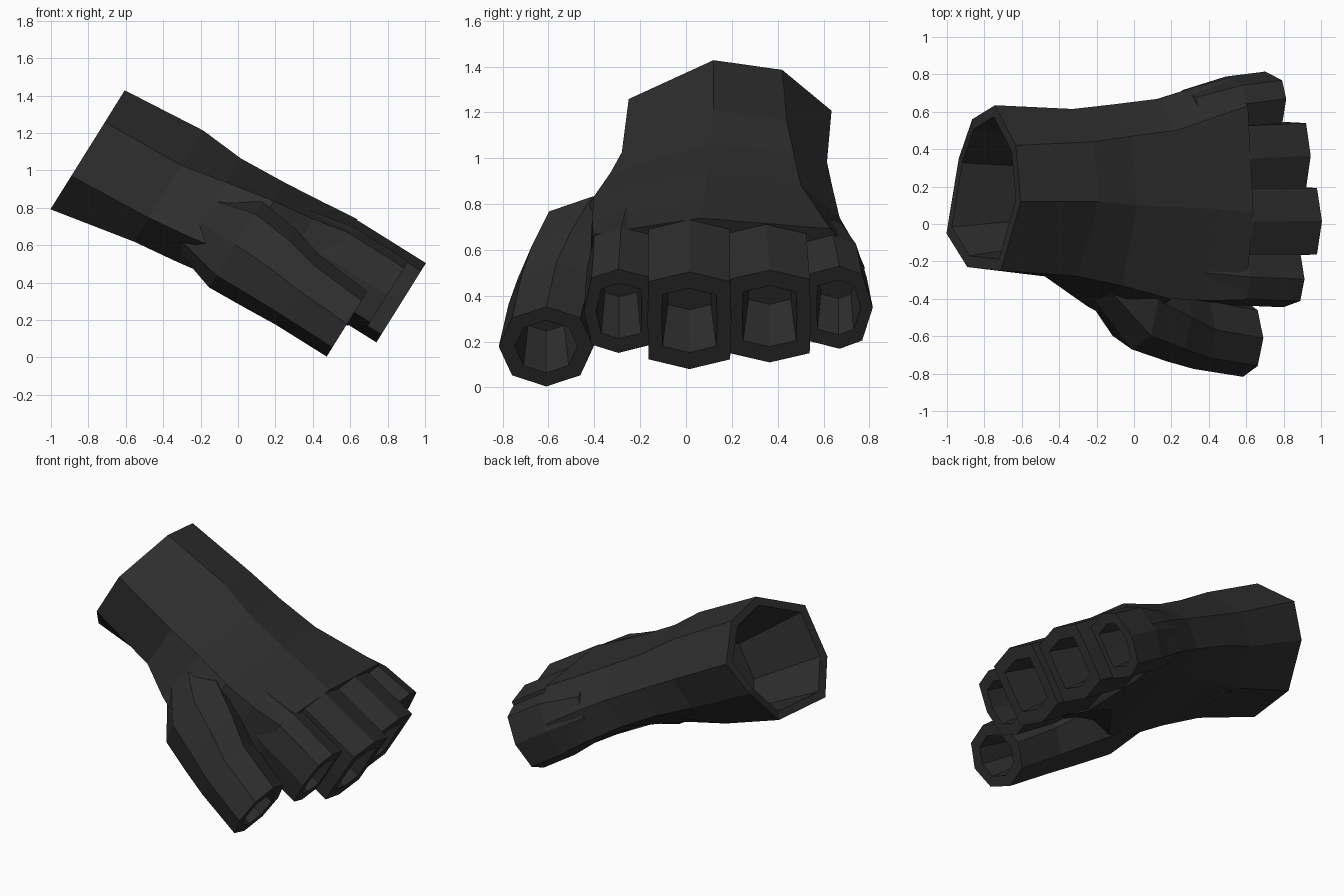
import bpy, bmesh, math
from mathutils import Matrix, Vector

if "Cube" in bpy.data.objects:
    bpy.data.objects.remove(bpy.data.objects["Cube"])

# The glove is laid out flat (x along the hand, z through its thickness), then pitched down
PITCH = Matrix.Rotation(math.radians(32), 4, 'Y')

cloth = bpy.data.materials.new("charcoal cloth")
cloth.diffuse_color = (0.027, 0.027, 0.027, 1)
cloth.use_nodes = True
cloth.node_tree.nodes["Principled BSDF"].inputs["Base Color"].default_value = cloth.diffuse_color


def tube(name, rings, open_end, rim, depth):
    """Loft 8-sided rings; one end is closed, the other is a rimmed hollow opening."""
    rings = [[Vector(p) for p in r] for r in rings]
    if open_end == 'start':
        rings = rings[::-1]
    tip = rings[-1]
    mid = sum(tip, Vector()) / len(tip)
    inward = Vector((-depth if open_end == 'end' else depth, 0, 0))
    inner = [mid + (p - mid) * rim for p in tip]
    floor = [mid + (p - mid) * rim * 0.8 + inward for p in tip]
    rings += [inner, floor]
    bm = bmesh.new()
    vs = [[bm.verts.new(p) for p in r] for r in rings]
    n = len(tip)
    for a, b in zip(vs, vs[1:]):
        for i in range(n):
            j = (i + 1) % n
            bm.faces.new((a[i], a[j], b[j], b[i]))
    bm.faces.new(vs[0])
    bm.faces.new(vs[-1])
    bmesh.ops.recalc_face_normals(bm, faces=bm.faces)
    bm.transform(PITCH)
    me = bpy.data.meshes.new(name)
    bm.to_mesh(me)
    bm.free()
    me.materials.append(cloth)
    ob = bpy.data.objects.new(name, me)
    bpy.context.collection.objects.link(ob)
    return ob


def oval(s, y, t, w, h, left=0.72, right=0.72, ch=0.72):
    """Octagon whose corner points reach left/right of the half width and ch of the half height."""
    shape = [(1, 0), (right, ch), (0, 1), (-left, ch), (-1, 0), (-left, -ch), (0, -1), (right, -ch)]
    return [(s, y + a * w, t + b * h) for a, b in shape]


# Cuff, back of hand, palm and thumb root: cross-sections (y, t) at stations along the hand
sections = {
    -1.27: [(.12, .89), (.42, .84), (.635, .63), (.56, .40), (.35, .16), (-.05, .14), (-.23, .35), (-.25, .69)],
    -0.80: [(.12, .93), (.44, .87), (.615, .66), (.57, .45), (.35, .26), (-.05, .23), (-.28, .38), (-.28, .71)],
    -0.55: [(.10, .91), (.47, .86), (.64, .68), (.61, .49), (.38, .36), (-.12, .26), (-.44, .41), (-.33, .76)],
    -0.28: [(.09, .925), (.50, .87), (.67, .70), (.64, .51), (.38, .44), (-.34, .30), (-.58, .46), (-.40, .81)],
    -0.05: [(.08, .945), (.57, .89), (.735, .71), (.70, .51), (.45, .455), (0, .42), (-.40, .52), (-.41, .84)],
    0.15: [(.06, .965), (.63, .91), (.78, .71), (.73, .50), (.48, .46), (0, .45), (-.425, .56), (-.405, .88)],
}
rings = [[(s, y, t) for y, t in ring] for s, ring in sections.items()]
rings[0][4] = (-1.205, .35, .16)  # the cuff's underside is cut back slightly
tube("palm_and_cuff", rings, 'start', 0.86, 0.5)

# Four cut-off finger sleeves: tip station, y, half width, bottom, top, corner fullness each side
fingers = {
    "index_sleeve": (.50, -.295, .15, .49, .92, .78, .97),
    "middle_sleeve": (.585, .015, .183, .46, .96, .97, .97),
    "ring_sleeve": (.53, .365, .18, .46, .935, .97, .97),
    "little_sleeve": (.41, .67, .145, .455, .88, .97, .68),
}
for name, (s, y, w, lo, hi, left, right) in fingers.items():
    t, h = (lo + hi) / 2, (hi - lo) / 2
    tube(name, [oval(-.1, y * .88, t - .01, w * .88, h * .8, left, right, .74),
                oval(.16, y * .96, t, w, h, left, right, .8),
                oval(s, y, t, w, h, left, right, .8)], 'end', 0.66, 0.3)

# Thumb sleeve growing out of the thumb root: station, y, t, half width, half height
thumb = [(-.60, -.16, .50, .20, .18), (-.33, -.41, .505, .26, .27), (-.10, -.50, .495, .235, .25),
         (.08, -.565, .475, .21, .22), (.40, -.61, .46, .207, .205)]
tube("thumb_sleeve", [oval(*r) for r in thumb], 'end', 0.66, 0.3)
